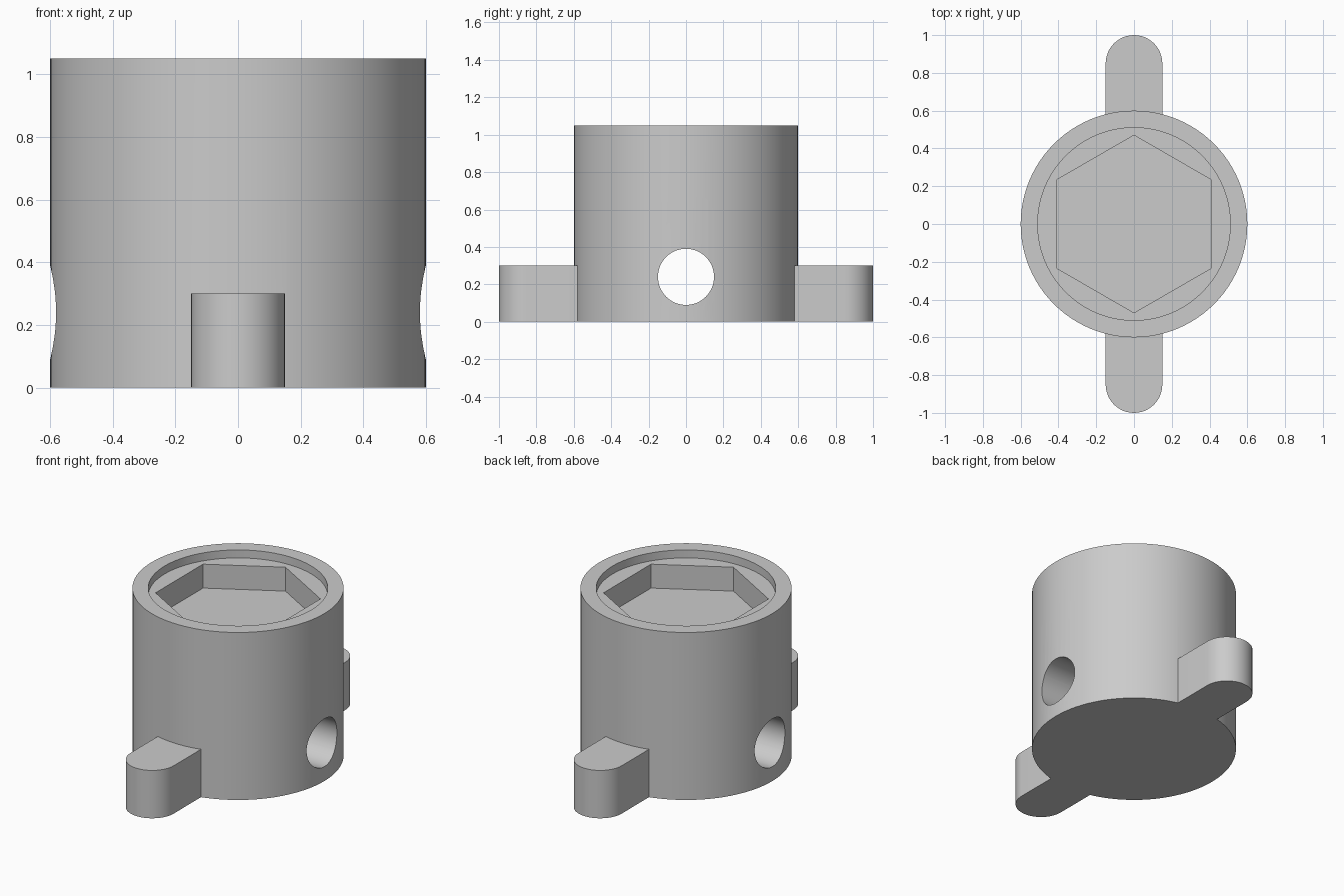
import bpy, bmesh, math
from mathutils import Matrix, Vector

if "Cube" in bpy.data.objects:
    bpy.data.objects.remove(bpy.data.objects["Cube"], do_unlink=True)

HEIGHT, RADIUS = 1.05, 0.6
LUG_HALF, LUG_TIP, LUG_HEIGHT = 0.15, 1.0, 0.3

grey = bpy.data.materials.new("plain grey")
grey.use_nodes = True
colour = (0.6, 0.6, 0.6, 1)
grey.diffuse_color = colour
grey.node_tree.nodes["Principled BSDF"].inputs["Base Color"].default_value = colour


def ring(radius, sides, start=0.0, sweep=math.tau, centre=(0, 0)):
    return [(centre[0] + radius * math.cos(start + sweep * i / sides),
             centre[1] + radius * math.sin(start + sweep * i / sides))
            for i in range(sides)]


def prism(name, outline, bottom, top, turn=None):
    """Extrude a flat outline from bottom to top, optionally turned afterwards."""
    bm = bmesh.new()
    face = bm.faces.new([bm.verts.new((x, y, bottom)) for x, y in outline])
    out = bmesh.ops.extrude_face_region(bm, geom=[face])
    moved = [v for v in out["geom"] if isinstance(v, bmesh.types.BMVert)]
    bmesh.ops.translate(bm, verts=moved, vec=Vector((0, 0, top - bottom)))
    if turn:
        bm.transform(turn)
    bmesh.ops.recalc_face_normals(bm, faces=bm.faces)
    mesh = bpy.data.meshes.new(name)
    bm.to_mesh(mesh)
    bm.free()
    mesh.materials.append(grey)
    obj = bpy.data.objects.new(name, mesh)
    bpy.context.collection.objects.link(obj)
    return obj


def combine(target, tool, operation):
    """Apply a boolean and discard the tool."""
    mod = target.modifiers.new(tool.name, 'BOOLEAN')
    mod.operation, mod.object, mod.solver = operation, tool, 'EXACT'
    bpy.context.view_layer.objects.active = target
    bpy.ops.object.modifier_apply(modifier=mod.name)
    bpy.data.objects.remove(tool, do_unlink=True)


# Round body with a rounded bar through its foot, forming both lugs
body = prism("socket_body", ring(RADIUS, 96), 0, HEIGHT)
arc = LUG_TIP - LUG_HALF
half = ring(LUG_HALF, 24, 0, math.pi, (0, arc)) + [(-LUG_HALF, arc)]
lugs = prism("lugs", half + [(-x, -y) for x, y in half], 0, LUG_HEIGHT)
combine(body, lugs, 'UNION')

# Shallow round recess, then the hexagonal pocket in its floor
combine(body, prism("recess", ring(0.51, 96), HEIGHT - 0.05, HEIGHT + 0.2), 'DIFFERENCE')
combine(body, prism("hex_pocket", ring(0.47, 6, math.pi / 2), HEIGHT - 0.2, HEIGHT + 0.2), 'DIFFERENCE')

# Cross hole running from side to side
turn = Matrix.Translation((0, 0, 0.24)) @ Matrix.Rotation(math.pi / 2, 4, 'Y')
combine(body, prism("cross_hole", ring(0.15, 64), -1, 1, turn), 'DIFFERENCE')

# Smooth walls with crisp edges
bpy.ops.object.select_all(action='DESELECT')
body.select_set(True)
bpy.context.view_layer.objects.active = body
bpy.ops.object.shade_smooth_by_angle(angle=math.radians(30))
